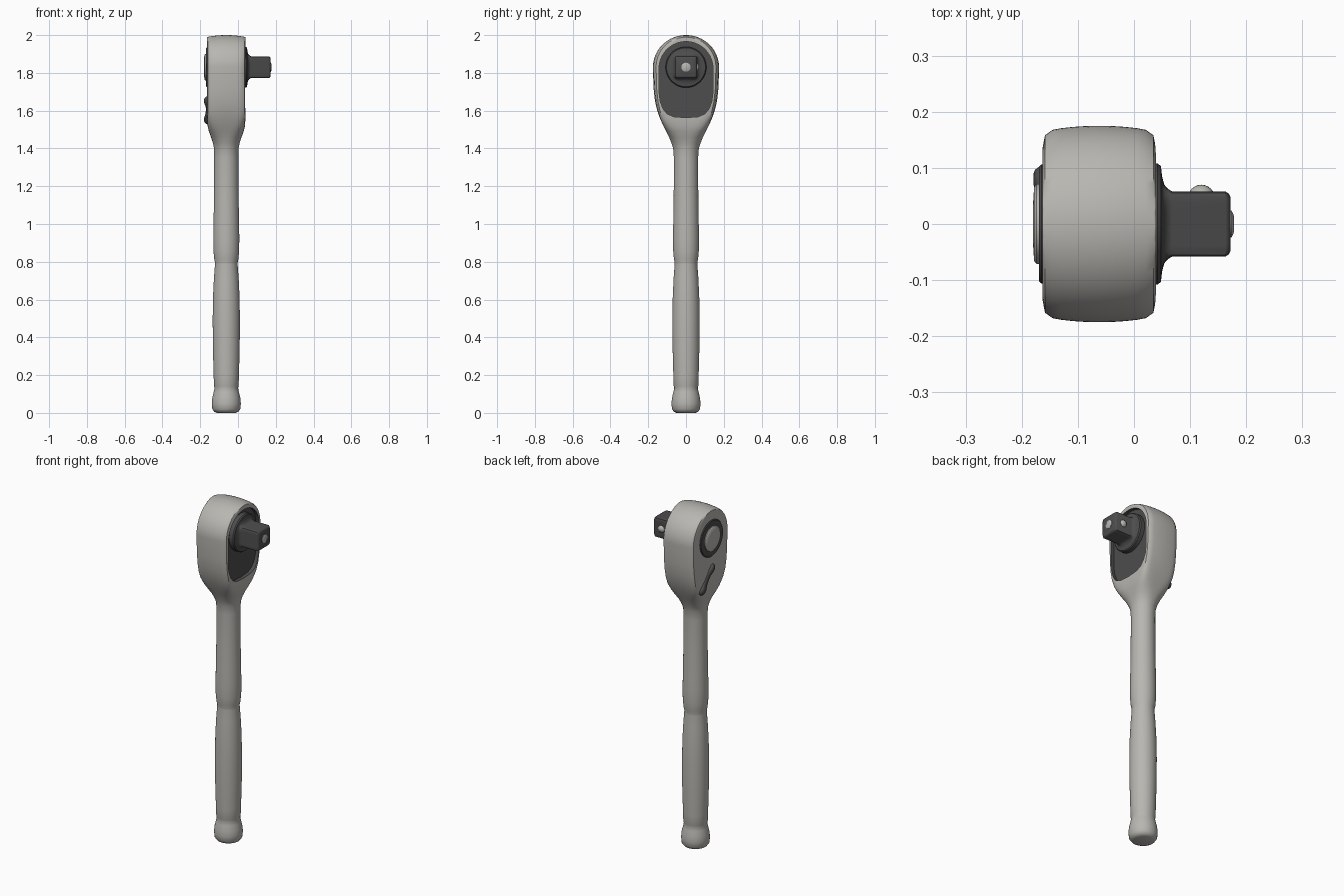
import bpy, bmesh, math
from mathutils import Vector

if "Cube" in bpy.data.objects:
    bpy.data.objects.remove(bpy.data.objects["Cube"], do_unlink=True)

SIDES = 64
AXIS_X = -0.062      # centre line of the handle
DRIVE_Z = 1.83       # centre of the round end of the head


def material(name, color):
    mat = bpy.data.materials.new(name)
    mat.use_nodes = True
    mat.diffuse_color = (*color, 1)
    bsdf = next(n for n in mat.node_tree.nodes if n.type == "BSDF_PRINCIPLED")
    bsdf.inputs["Base Color"].default_value = (*color, 1)
    return mat


steel = material("satin steel", (0.48, 0.47, 0.44))
dark = material("dark steel", (0.075, 0.075, 0.077))


def section(p):
    """Unit superellipse: round at p = 2, square as p grows."""
    points = []
    for i in range(SIDES):
        a = 2 * math.pi * i / SIDES
        c, s = math.cos(a), math.sin(a)
        k = (abs(c) ** p + abs(s) ** p) ** (-1 / p)
        points.append((c * k, s * k))
    return points


def loft(name, rings, mats):
    """Skin a row of equal rings and close both ends."""
    bm = bmesh.new()
    rows = [[bm.verts.new(co) for co in ring] for ring in rings]
    n = len(rows[0])
    for low, high in zip(rows, rows[1:]):
        for i in range(n):
            j = (i + 1) % n
            bm.faces.new((low[i], low[j], high[j], high[i]))
    bm.faces.new(rows[0][::-1])
    bm.faces.new(rows[-1])
    bmesh.ops.remove_doubles(bm, verts=bm.verts, dist=0.0004)
    bmesh.ops.recalc_face_normals(bm, faces=bm.faces)
    mesh = bpy.data.meshes.new(name)
    bm.to_mesh(mesh)
    bm.free()
    obj = bpy.data.objects.new(name, mesh)
    bpy.context.collection.objects.link(obj)
    for mat in mats:
        mesh.materials.append(mat)
    return obj


def smooth(obj, degrees=38):
    bpy.ops.object.select_all(action="DESELECT")
    obj.select_set(True)
    bpy.context.view_layer.objects.active = obj
    bpy.ops.object.shade_smooth_by_angle(angle=math.radians(degrees))


def along_x(name, profile, mat, y=0, z=DRIVE_Z):
    """Part running along x; profile rows are (x, half size, squareness)."""
    rings = [[(x, y + r * u, z + r * v) for u, v in section(p)]
             for x, r, p in profile]
    obj = loft(name, rings, [mat])
    smooth(obj)
    return obj


# Handle and head in one skin: knob, grip, shank, neck, rounded head
handle = [(0, .05), (.006, .064), (.02, .074), (.05, .077), (.08, .074),
          (.11, .067), (.132, .062), (.142, .065), (.2, .067), (.35, .071),
          (.5, .072), (.62, .070), (.72, .065), (.785, .060), (.797, .060),
          (.815, .064), (.86, .068), (.93, .069), (1.02, .067), (1.15, .065),
          (1.35, .064)]
head = [(1.40, .065, .068, 2), (1.43, .071, .078, 2.2), (1.46, .081, .090, 2.6),
        (1.49, .092, .105, 3.5), (1.52, .099, .120, 5), (1.56, .1015, .138, 9),
        (1.60, .1015, .152, 14), (1.65, .1015, .164, 14),
        (1.72, .1015, .172, 14), (DRIVE_Z, .1015, .175, 14)]


def body_ring(z, hx, hy, p, drop=0):
    crown = min(1, (p - 2) / 12)
    return [(AXIS_X + hx * u, hy * v * (1 - .055 * crown * u * u),
             z - drop * u * u) for u, v in section(p)]


rings = [body_ring(z, r, r, 2) for z, r in handle]
rings += [body_ring(*row) for row in head]
STEPS = 20
for i in range(1, STEPS + 1):
    a = math.pi / 2 * i / STEPS
    rings.append(body_ring(DRIVE_Z + .17 * math.sin(a), .1015,
                           .175 * math.cos(a), 14, .01 * math.sin(a)))
body = loft("handle_and_head", rings, [steel, dark])

# Recess in the drive side of the head, lined in dark steel
half = [(.143 * math.cos(a), 1.823 + .143 * math.sin(a))
        for a in [math.pi / 2 * (1 - i / 16) for i in range(17)]]
half += [(.143, 1.70), (.137, 1.65), (.122, 1.61), (.10, 1.583),
         (.065, 1.568), (0, 1.563)]
outline = half + [(-y, z) for y, z in half[-2:0:-1]]
cutter = loft("recess_cutter", [[(x, y, z) for y, z in outline]
                                for x in (.018, .2)], [steel, dark])
for poly in cutter.data.polygons:
    poly.material_index = 1
cutter.hide_render = True
bpy.context.view_layer.objects.active = body
cut = body.modifiers.new("recess", "BOOLEAN")
cut.operation = "DIFFERENCE"
cut.solver = "EXACT"
cut.object = cutter
bpy.ops.object.modifier_apply(modifier=cut.name)
bpy.data.objects.remove(cutter, do_unlink=True)
smooth(body)

# Drive: round flange flowing into the square tang
along_x("square_drive", [
    (0, .108, 2), (.042, .108, 2), (.048, .103, 2), (.05, .085, 2.3),
    (.054, .070, 4), (.06, .063, 8), (.068, .058, 14), (.163, .058, 14),
    (.169, .054, 12), (.172, .048, 10)], dark)
along_x("release_pin", [(.16, .024, 2), (.174, .024, 2), (.178, .015, 2)], steel)

# Detent ball on the side of the tang
bpy.ops.mesh.primitive_uv_sphere_add(segments=24, ring_count=12, radius=.024,
                                     location=(.12, .046, DRIVE_Z))
ball = bpy.context.object
ball.name = "detent_ball"
ball.data.materials.append(steel)
smooth(ball)

# Ring and push button on the other side
along_x("button_ring", [(-.14, .106, 2), (-.165, .106, 2), (-.169, .102, 2),
                        (-.169, .07, 2)], dark)
along_x("push_button", [(-.14, .071, 2), (-.174, .071, 2), (-.178, .066, 2),
                        (-.180, .035, 2)], steel)

# Slanted direction lever with a raised thumb pad at each end
start, end = Vector((-.16, -.022, 1.672)), Vector((-.16, .098, 1.532))
across = (end - start).cross(Vector((1, 0, 0))).normalized()
lever = [(0, .004, .003), (.03, .012, .012), (.1, .018, .019), (.2, .019, .019),
         (.35, .016, .011), (.5, .016, .010), (.65, .018, .012),
         (.8, .022, .019), (.9, .021, .019), (.97, .013, .012), (1, .004, .003)]
lever_rings = [[start.lerp(end, t) + across * (w * u) + Vector((h * v, 0, 0))
                for u, v in section(2.6)] for t, w, h in lever]
smooth(loft("direction_lever", lever_rings, [dark]), 60)
